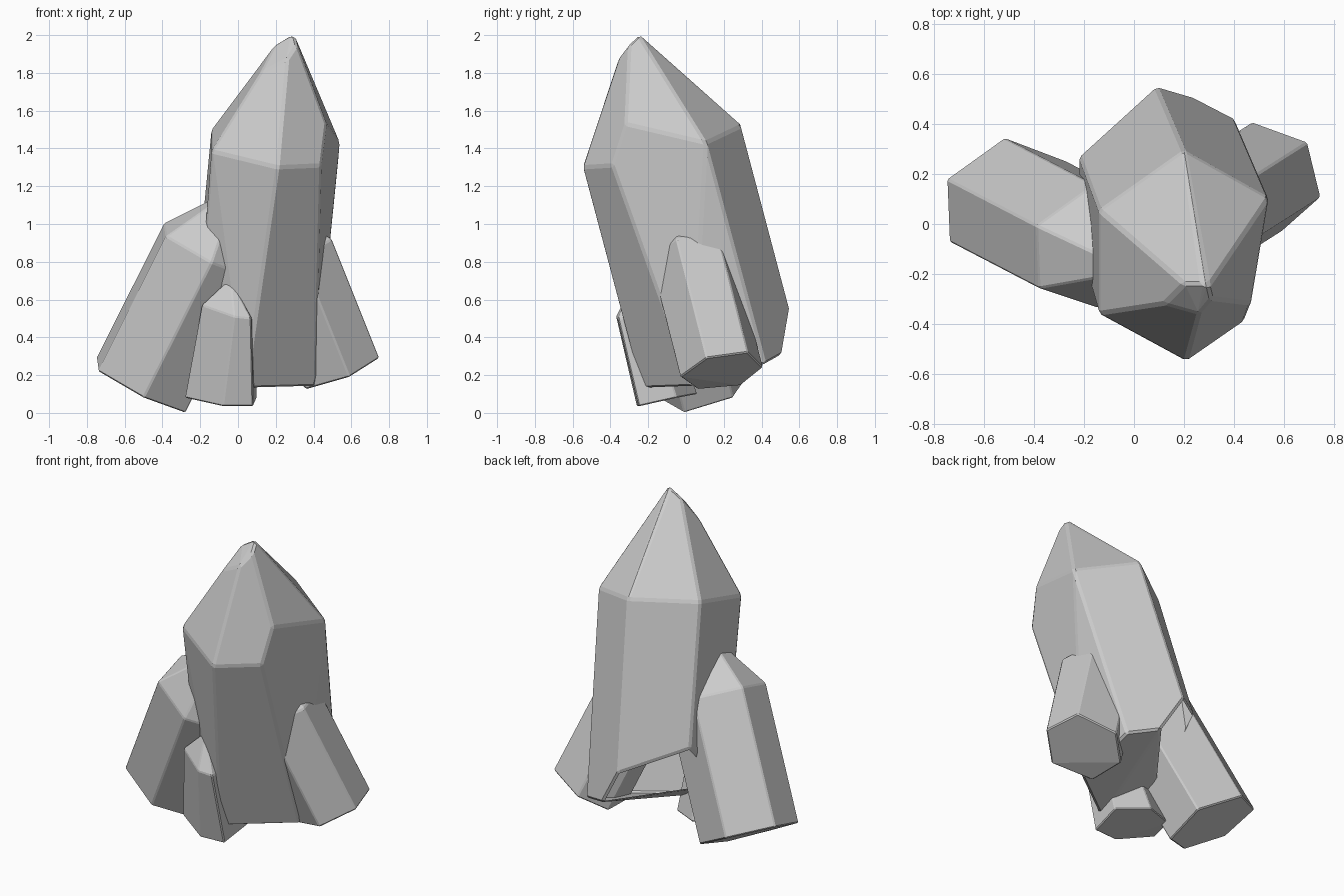
import bpy, bmesh, math
from mathutils import Vector

if "Cube" in bpy.data.objects:
    bpy.data.objects.remove(bpy.data.objects["Cube"])


def crystal(name, points, bevel, open_dir=None):
    """Convex faceted stone through the corner points, with fine chamfers."""
    bm = bmesh.new()
    for p in points:
        bm.verts.new(p)
    res = bmesh.ops.convex_hull(bm, input=bm.verts[:])
    junk = [g for g in res["geom_interior"] + res["geom_unused"]
            if isinstance(g, bmesh.types.BMVert) and g.is_valid]
    bmesh.ops.delete(bm, geom=list(set(junk)), context='VERTS')
    # merge nearly flat triangles into clean facets
    bmesh.ops.dissolve_limit(bm, angle_limit=math.radians(6),
                             verts=bm.verts[:], edges=bm.edges[:])
    bmesh.ops.recalc_face_normals(bm, faces=bm.faces[:])
    sharp = [e for e in bm.edges if e.calc_face_angle(0) > math.radians(12)]
    bmesh.ops.bevel(bm, geom=sharp, offset=bevel, segments=1,
                    affect='EDGES', profile=0.5, clamp_overlap=True)
    if open_dir:  # broken-off side left open
        d = Vector(open_dir).normalized()
        bm.normal_update()
        gone = [f for f in bm.faces
                if f.normal.dot(d) > 0.96 and f.calc_area() > 0.03]
        bmesh.ops.delete(bm, geom=gone, context='FACES')
    me = bpy.data.meshes.new(name)
    bm.to_mesh(me)
    bm.free()
    ob = bpy.data.objects.new(name, me)
    bpy.context.collection.objects.link(ob)
    return ob


def shifted(ring, d):
    return [tuple(Vector(p) + Vector(d)) for p in ring]


# Large central crystal: tip, shoulder ring, slanted broken base
tip = [(0.30, -0.25, 2.0), (0.20, -0.24, 1.955), (0.275, -0.24, 2.0),
       (0.312, -0.30, 1.95), (0.262, -0.36, 1.875), (0.12, -0.32, 1.80)]
shoulder = [(0.21, -0.55, 1.30), (0.44, -0.39, 1.31), (0.468, -0.32, 1.53),
            (0.54, 0.105, 1.43), (0.20, 0.295, 1.52), (-0.14, 0.055, 1.50),
            (-0.14, -0.36, 1.385)]
base = [(0.04, -0.24, 0.13), (0.41, 0.03, 0.14), (0.405, 0.42, 0.26),
        (0.23, 0.51, 0.31), (0.09, 0.552, 0.55), (-0.22, 0.27, 0.68),
        (-0.22, -0.08, 0.32)]
crystal("main_crystal", tip + shoulder + base, 0.012, (-0.072, 0.056, -0.052))

# Left leaning crystal
ring = [(-0.75, 0.18, 0.29), (-0.74, -0.07, 0.22), (-0.50, -0.15, 0.08),
        (-0.28, -0.01, 0.0), (-0.27, 0.25, 0.08), (-0.52, 0.345, 0.22)]
crystal("left_crystal",
        ring + shifted(ring, (0.36, -0.187, 0.715)) + [(0.0, -0.19, 1.20)], 0.007)

# Right leaning crystal
ring = [(0.748, 0.11, 0.29), (0.695, 0.328, 0.32), (0.475, 0.408, 0.24),
        (0.34, 0.29, 0.145), (0.36, 0.06, 0.125), (0.59, -0.03, 0.19)]
crystal("right_crystal",
        ring + shifted(ring, (-0.252, -0.16, 0.63)) + [(0.20, -0.02, 1.1)], 0.007)

# Small front crystal
low = [(-0.28, -0.15, 0.08), (-0.08, -0.26, 0.035), (0.08, -0.25, 0.035),
       (0.10, -0.05, 0.08), (-0.08, 0.06, 0.10), (-0.26, 0.0, 0.10)]
high = [(-0.19, -0.27, 0.57), (-0.02, -0.37, 0.51), (0.07, -0.36, 0.50),
        (0.09, -0.18, 0.50), (-0.05, -0.10, 0.55), (-0.18, -0.17, 0.58)]
crystal("small_crystal", low + high + [(-0.04, -0.27, 0.71)], 0.006)
